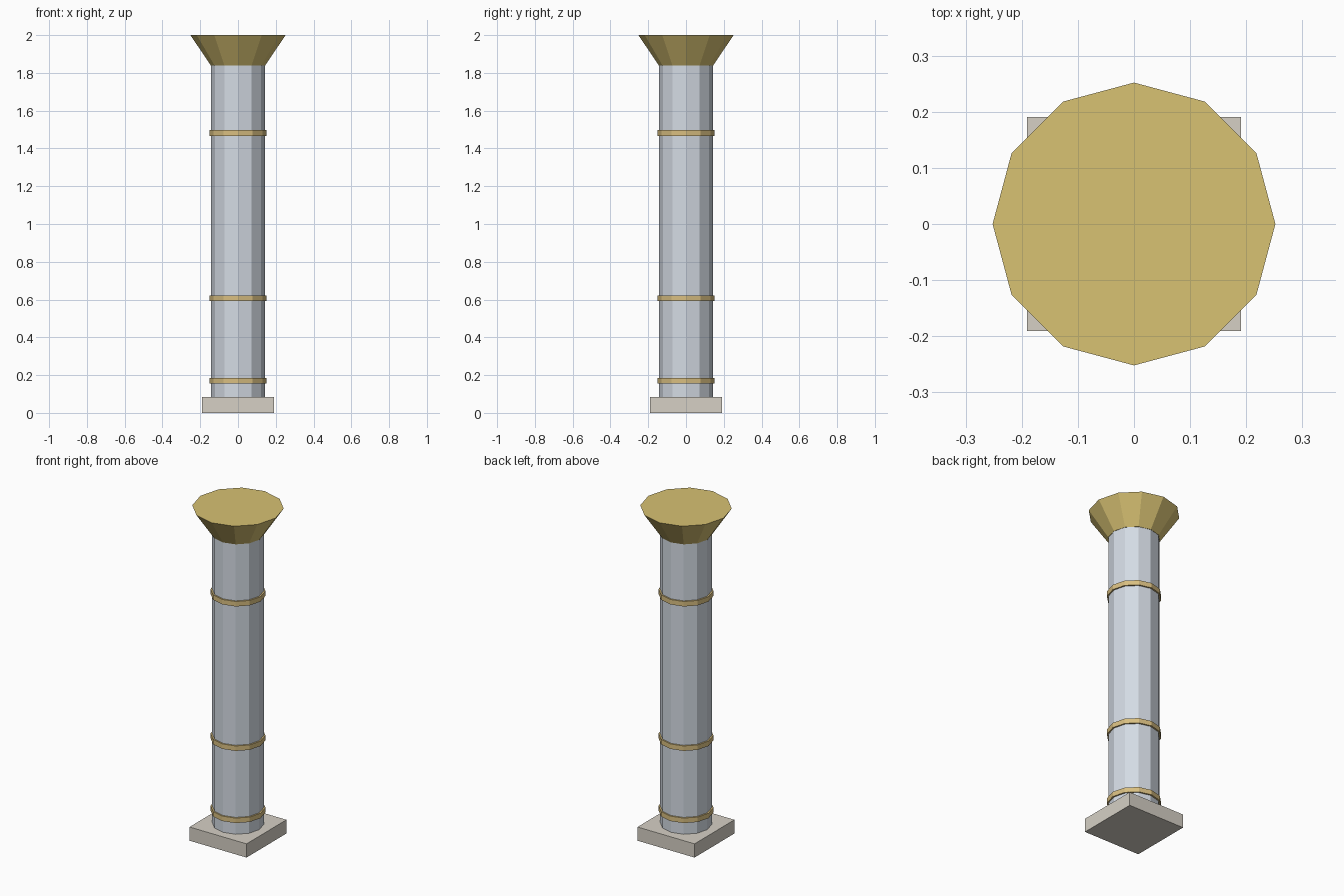
import bpy
import bmesh
from math import pi
from mathutils import Matrix

cube = bpy.data.objects.get("Cube")
if cube:
    bpy.data.objects.remove(cube, do_unlink=True)

SIDES = 12


def material(name, rgb):
    mat = bpy.data.materials.new(name)
    mat.use_nodes = True
    mat.diffuse_color = (*rgb, 1)
    mat.node_tree.nodes["Principled BSDF"].inputs["Base Color"].default_value = (*rgb, 1)
    return mat


def prism(name, mat, z0, z1, r0, r1, sides=SIDES, turn=0.0):
    """Closed, flat-faced cone or prism standing between z0 and z1."""
    bm = bmesh.new()
    place = Matrix.Translation((0, 0, (z0 + z1) / 2)) @ Matrix.Rotation(turn, 4, "Z")
    bmesh.ops.create_cone(bm, cap_ends=True, segments=sides, radius1=r0,
                          radius2=r1, depth=z1 - z0, matrix=place)
    mesh = bpy.data.meshes.new(name)
    bm.to_mesh(mesh)
    bm.free()
    mesh.materials.append(mat)
    obj = bpy.data.objects.new(name, mesh)
    bpy.context.collection.objects.link(obj)
    return obj


stone = material("warm grey stone", (0.672, 0.631, 0.558))
marble = material("pale blue marble", (0.658, 0.708, 0.775))
gold = material("gold", (0.686, 0.539, 0.171))
brass = material("pale brass", (0.686, 0.515, 0.216))

# Square plinth
half = 0.191
prism("plinth", stone, 0, 0.083, half * 2 ** 0.5, half * 2 ** 0.5, sides=4, turn=pi / 4)

# Twelve-sided shaft
prism("shaft", marble, 0.083, 1.84, 0.142, 0.142)

# Bands around the shaft
for name, z in (("lower_band", 0.17), ("middle_band", 0.607), ("upper_band", 1.482)):
    prism(name, brass, z - 0.015, z + 0.015, 0.151, 0.151)

# Flared capital
prism("capital", gold, 1.84, 2.0, 0.144, 0.252)
